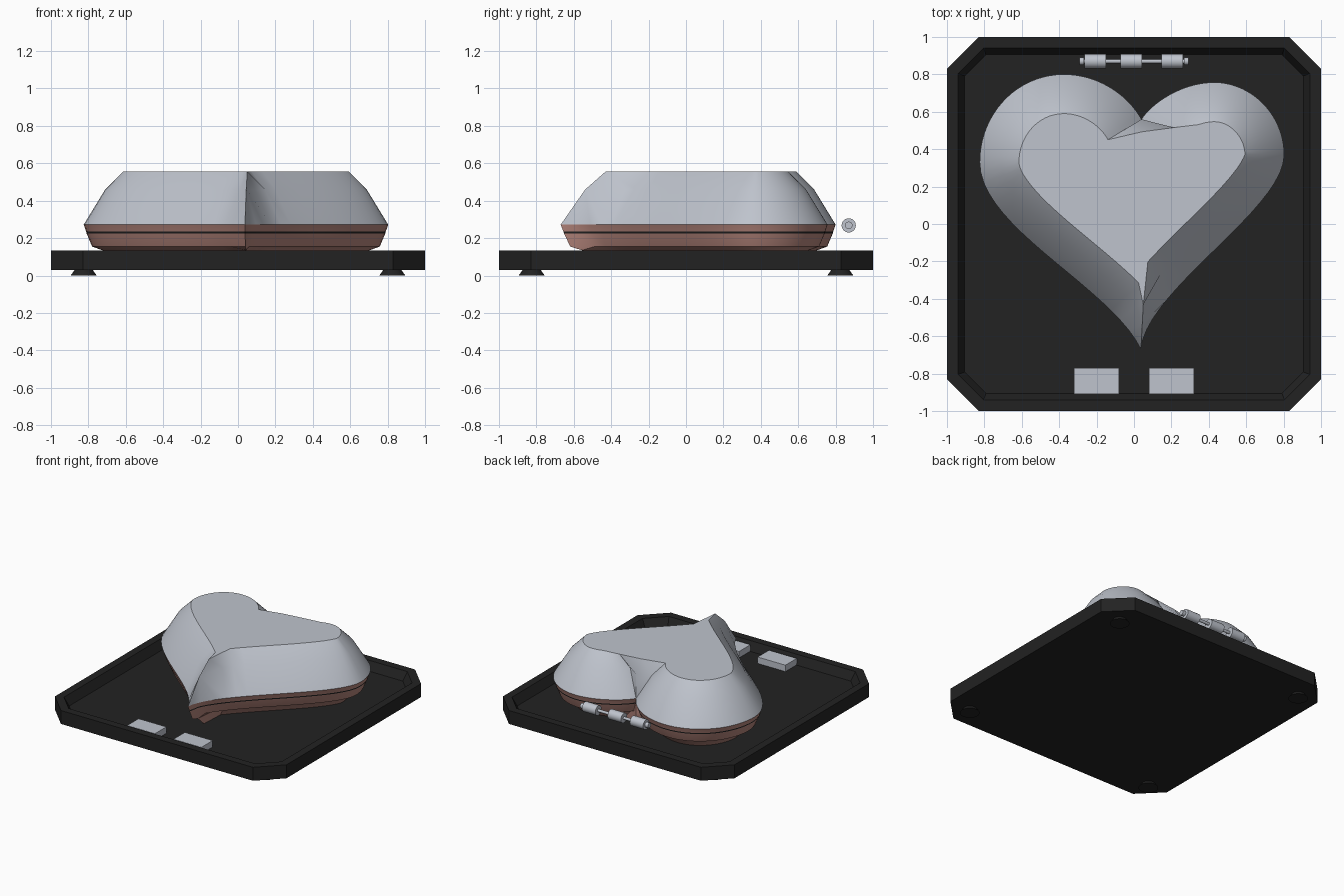
import bpy, bmesh, math
from mathutils import Vector
from mathutils.geometry import interpolate_bezier

cube = bpy.data.objects.get("Cube")
if cube:
    bpy.data.objects.remove(cube, do_unlink=True)


def material(name, rgb):
    m = bpy.data.materials.new(name)
    m.use_nodes = True
    m.diffuse_color = (*rgb, 1)
    m.node_tree.nodes["Principled BSDF"].inputs["Base Color"].default_value = (*rgb, 1)
    return m


BLACK = material("matte black", (0.016, 0.016, 0.016))
SILVER = material("cool silver", (0.52, 0.55, 0.61))
ROSE = material("rose copper", (0.45, 0.23, 0.195))


def finish(name, bm, mats, smooth=False):
    bmesh.ops.remove_doubles(bm, verts=bm.verts, dist=0.0002)
    bmesh.ops.recalc_face_normals(bm, faces=bm.faces)
    mesh = bpy.data.meshes.new(name)
    bm.to_mesh(mesh)
    bm.free()
    for m in mats:
        mesh.materials.append(m)
    ob = bpy.data.objects.new(name, mesh)
    bpy.context.collection.objects.link(ob)
    if smooth:
        bpy.ops.object.select_all(action="DESELECT")
        ob.select_set(True)
        bpy.context.view_layer.objects.active = ob
        bpy.ops.object.shade_smooth_by_angle(angle=math.radians(32))
    return ob


def loft(name, outline, profile, mats, bands=None, smooth=False):
    """Skin rings outline(inset) at the (inset, z) profile, capped at both ends."""
    bm = bmesh.new()
    rings = [[bm.verts.new((x, y, z)) for x, y in outline(d)] for d, z in profile]
    for i, (a, b) in enumerate(zip(rings, rings[1:])):
        for k in range(len(a)):
            n = (k + 1) % len(a)
            f = bm.faces.new((a[k], a[n], b[n], b[k]))
            f.material_index = bands[i] if bands else 0
    bm.faces.new(rings[0])
    bm.faces.new(rings[-1])
    return finish(name, bm, mats, smooth)


# Tray with chamfered corners and a sunken floor
def octagon(d):
    h, c = 1 - d, 0.83 - 0.414 * d
    return [(c, h), (h, c), (h, -c), (c, -h), (-c, -h), (-h, -c), (-h, c), (-c, h)]


FLOOR = 0.07
loft("tray", octagon,
     [(0, 0.03), (0, 0.135), (0.06, 0.135), (0.095, FLOOR)], [BLACK])

# Heart outline: two halves, each a chain of bezier curves
TIP, CLEFT = (0.037, -0.67), (0.04, 0.56)


def chain(*curves):
    pts = []
    for c in curves:
        seg = interpolate_bezier(*[Vector((x, y, 0)) for x, y in c], 20)
        pts += [Vector((p[0], p[1])) for p in (seg[1:] if pts else seg)]
    return pts


LEFT_HALF = chain(
    (TIP, (-0.12, -0.34), (-0.825, -0.02), (-0.825, 0.33)),
    ((-0.825, 0.33), (-0.825, 0.59), (-0.625, 0.80), (-0.375, 0.80)),
    ((-0.375, 0.80), (-0.2, 0.80), (-0.04, 0.70), CLEFT))
RIGHT_HALF = chain(
    (CLEFT, (0.09, 0.64), (0.25, 0.757), (0.43, 0.757)),
    ((0.43, 0.757), (0.63, 0.757), (0.803, 0.58), (0.803, 0.37)),
    ((0.803, 0.37), (0.803, 0.08), (0.063, -0.353), TIP))


def heart(d):
    tip = (TIP[0] + 0.06 * d, TIP[1] + 1.14 * d)

    def inset(half, side):
        out = []
        for i, p in enumerate(half):
            t = (half[min(i + 1, len(half) - 1)] - half[max(i - 1, 0)]).normalized()
            q = p + Vector((t.y, -t.x)) * d
            crossed = q.y < 0.1 and (q.x - tip[0]) * side < 0
            if d > 0.15 and side > 0 and q.y > 0.4 and q.x < 0.45:
                q.y = max(q.y, 0.49 + 0.12 * q.x)
            out.append(tip if crossed else (q.x, q.y))
        return out

    notch = (CLEFT[0], CLEFT[1] - 0.75 * max(0, d - 0.12))
    return [tip] + inset(LEFT_HALF, -1) + [notch] + inset(RIGHT_HALF, 1)


# Lower shell of the box with a dark seam, and the domed lid
loft("heart_base", heart,
     [(0.16, FLOOR), (0.1, 0.135), (0.045, 0.155), (0.015, 0.226),
      (0.013, 0.235), (0, 0.272)],
     [ROSE, BLACK], [0, 0, 0, 1, 0], smooth=True)
loft("heart_lid", heart, [(0, 0.272), (0.115, 0.46), (0.21, 0.555)],
     [SILVER], smooth=True)


# Hinge rod, caps and barrels
def cylinder(name, mat, r1, r2, depth, loc, axis="Z"):
    bm = bmesh.new()
    bmesh.ops.create_cone(bm, cap_ends=True, segments=24,
                          radius1=r1, radius2=r2, depth=depth)
    ob = finish(name, bm, [mat], smooth=True)
    ob.location = loc
    if axis == "X":
        ob.rotation_euler.y = math.pi / 2
    return ob


HY, HZ = 0.87, 0.268
cylinder("hinge_rod", SILVER, 0.011, 0.011, 0.56, (0, HY, HZ), "X")
for x in (-0.207, -0.016, 0.205):
    cylinder("hinge_barrel", SILVER, 0.038, 0.038, 0.115, (x, HY, HZ), "X")
for x in (-0.28, 0.28):
    cylinder("hinge_cap", SILVER, 0.02, 0.02, 0.025, (x, HY, HZ), "X")

# Latch blocks on the tray floor
for name, x in (("right_latch", -0.2), ("left_latch", 0.2)):
    bm = bmesh.new()
    bmesh.ops.create_cube(bm, size=1)
    bmesh.ops.scale(bm, vec=(0.24, 0.14, 0.05), verts=bm.verts)
    finish(name, bm, [SILVER]).location = (x, -0.84, FLOOR + 0.025)

# Flared feet
for x in (-0.825, 0.825):
    for y in (-0.825, 0.825):
        cylinder("foot", BLACK, 0.07, 0.045, 0.034, (x, y, 0.017))
